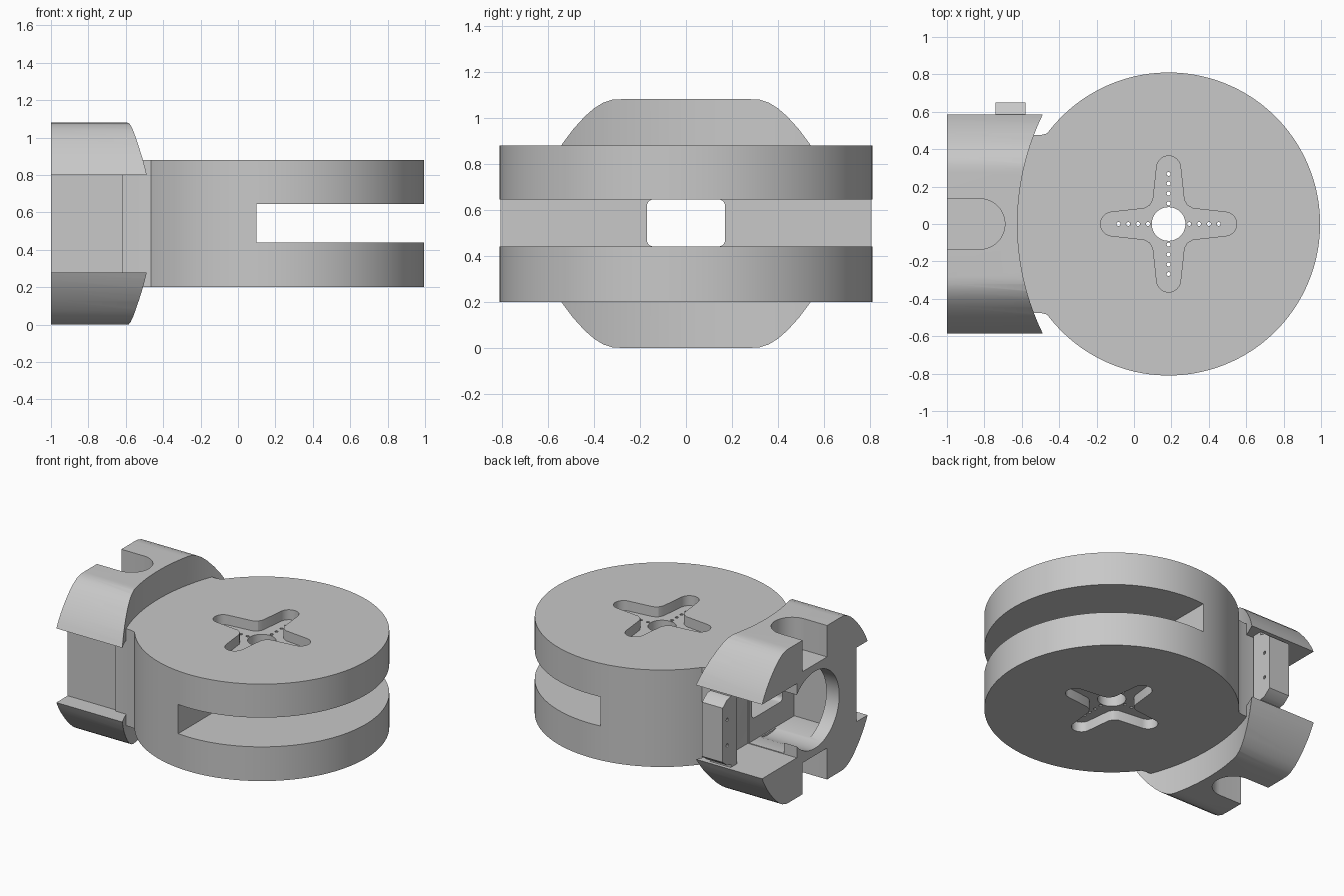
import bpy, bmesh, math
from mathutils import Matrix

if "Cube" in bpy.data.objects:
    bpy.data.objects.remove(bpy.data.objects["Cube"])

grey = bpy.data.materials.new("plain grey")
grey.use_nodes = True
COLOUR = (0.58, 0.58, 0.58, 1)
grey.diffuse_color = COLOUR
grey.node_tree.nodes["Principled BSDF"].inputs["Base Color"].default_value = COLOUR

MID = 0.54          # mid height of the whole part
CX = 0.185          # centre of the disc


def make(name, bm):
    bmesh.ops.recalc_face_normals(bm, faces=bm.faces)
    mesh = bpy.data.meshes.new(name)
    bm.to_mesh(mesh)
    bm.free()
    mesh.materials.append(grey)
    ob = bpy.data.objects.new(name, mesh)
    bpy.context.collection.objects.link(ob)
    return ob


def prism(name, pts, lo, hi, axis="Z"):
    """Extrude an outline along z (points x, y) or along x (points y, z)."""
    bm = bmesh.new()
    place = (lambda p, h: (p[0], p[1], h)) if axis == "Z" else (lambda p, h: (h, p[0], p[1]))
    a = [bm.verts.new(place(p, lo)) for p in pts]
    b = [bm.verts.new(place(p, hi)) for p in pts]
    bm.faces.new(a)
    bm.faces.new(b)
    for i in range(len(pts)):
        j = (i + 1) % len(pts)
        bm.faces.new((a[i], a[j], b[j], b[i]))
    return make(name, bm)


def box(name, x, y, z):
    return prism(name, [(x[0], y[0]), (x[1], y[0]), (x[1], y[1]), (x[0], y[1])], *z)


def arc(cx, cy, r, start, end, n):
    steps = [math.radians(start + (end - start) * i / n) for i in range(n + 1)]
    return [(cx + r * math.cos(t), cy + r * math.sin(t)) for t in steps]


def disc(name, cx, cy, r, lo, hi, n, axis="Z"):
    return prism(name, arc(cx, cy, r, 0, 360, n)[:-1], lo, hi, axis)


def combine(ob, tool, mode="DIFFERENCE"):
    tool.hide_render = True
    mod = ob.modifiers.new("cut", "BOOLEAN")
    mod.operation, mod.solver, mod.object = mode, "EXACT", tool
    dg = bpy.context.evaluated_depsgraph_get()
    mesh = bpy.data.meshes.new_from_object(ob.evaluated_get(dg))
    ob.modifiers.clear()
    ob.data = mesh
    bpy.data.objects.remove(tool)


def tunnel():
    """Rounded window running lengthwise through both bodies."""
    r, w, lo, hi = 0.03, 0.17, 0.44, 0.645
    pts = (arc(w - r, hi - r, r, 0, 90, 5) + arc(r - w, hi - r, r, 90, 180, 5)
           + arc(r - w, lo + r, r, 180, 270, 5) + arc(w - r, lo + r, r, 270, 360, 5))
    return prism("window", pts, -1.2, 0.15, "X")


# Round body with its neck
body = disc("round_body", CX, 0, 0.81, 0.2, 0.88, 144)
neck_outline = [(-0.62, -0.475), (-0.50, -0.475), (-0.46, -0.485), (-0.3, -0.4),
                (-0.3, 0.4), (-0.46, 0.485), (-0.50, 0.475), (-0.62, 0.475)]
combine(body, prism("neck", neck_outline, 0.2, 0.88), "UNION")
combine(body, box("slot", (0.1, 1.2), (-1, 1), (0.44, 0.645)))
combine(body, tunnel())

# Cross recess on both faces
arm = ([(0.1, -0.1), (0.13, -0.083)] + arc(0.3, 0, 0.064, -85, 85, 12) + [(0.13, 0.083)])
cross = []
for k in range(4):
    c, s = round(math.cos(k * math.pi / 2)), round(math.sin(k * math.pi / 2))
    cross += [(CX + c * x - s * y, s * x + c * y) for x, y in arm]
combine(body, prism("cross_top", cross, 0.81, 1))
combine(body, prism("cross_bottom", cross, 0, 0.27))

# Centre bore and rows of pin holes
combine(body, disc("bore", CX, 0, 0.09, 0, 1, 48))
for k in range(4):
    for d in (0.11, 0.163, 0.216, 0.268):
        t = k * math.pi / 2
        combine(body, disc("pin_hole", CX + d * math.cos(t), d * math.sin(t), 0.011, 0, 1, 10))

# Clamp housing: arched section, hollowed to match the disc
half = [(0.585, 0.8), (0.565, 0.84), (0.535, 0.89), (0.49, 0.95), (0.44, 1.005),
        (0.40, 1.04), (0.36, 1.065), (0.32, 1.078), (0.28, 1.08)]
upper = half + [(-y, z) for y, z in reversed(half)]
section = upper + [(-y, 2 * MID - z) for y, z in upper]
housing = prism("clamp_housing", section, -1, -0.4, "X")
combine(housing, disc("relief", 0.71, 0, 1.333, -0.1, 1.2, 256))
combine(housing, box("front_recess", (-1.2, -0.3), (-0.8, -0.46), (0.28, 0.8)))
combine(housing, box("back_opening", (-1.2, -0.3), (0.2, 0.8), (0.28, 0.8)))
combine(housing, disc("round_mouth", 0, MID, 0.27, -1.2, -0.64, 64, "X"))
combine(housing, box("cavity", (-0.9, -0.63), (-0.3, 0.3), (0.285, 0.795)))
combine(housing, tunnel())

# Round-ended grooves in the top and bottom of the housing
groove = [(-1.2, -0.135)] + arc(-0.825, 0, 0.135, -90, 90, 20) + [(-1.2, 0.135)]
for lo, hi in ((0.86, 1.2), (-0.2, 0.22)):
    combine(housing, prism("groove", groove, lo, hi))

# Latch on the back side: post with a raised pad
latch = box("back_latch", (-0.74, -0.58), (0.49, 0.56), (0.25, 0.83))
pad = [(0.5, 0.29), (0.6, 0.31), (0.65, 0.35), (0.65, 0.73), (0.6, 0.77), (0.5, 0.79)]
combine(latch, prism("pad", pad, -0.74, -0.58, "X"), "UNION")
for z in (0.45, 0.63):
    combine(latch, disc("wire_hole", 0.6, z, 0.012, -0.8, -0.5, 10, "X"))

# Smooth the curved walls, keep edges crisp
for ob in (body, housing, latch):
    bpy.ops.object.select_all(action="DESELECT")
    ob.select_set(True)
    bpy.context.view_layer.objects.active = ob
    bpy.ops.object.shade_smooth_by_angle(angle=math.radians(30))
